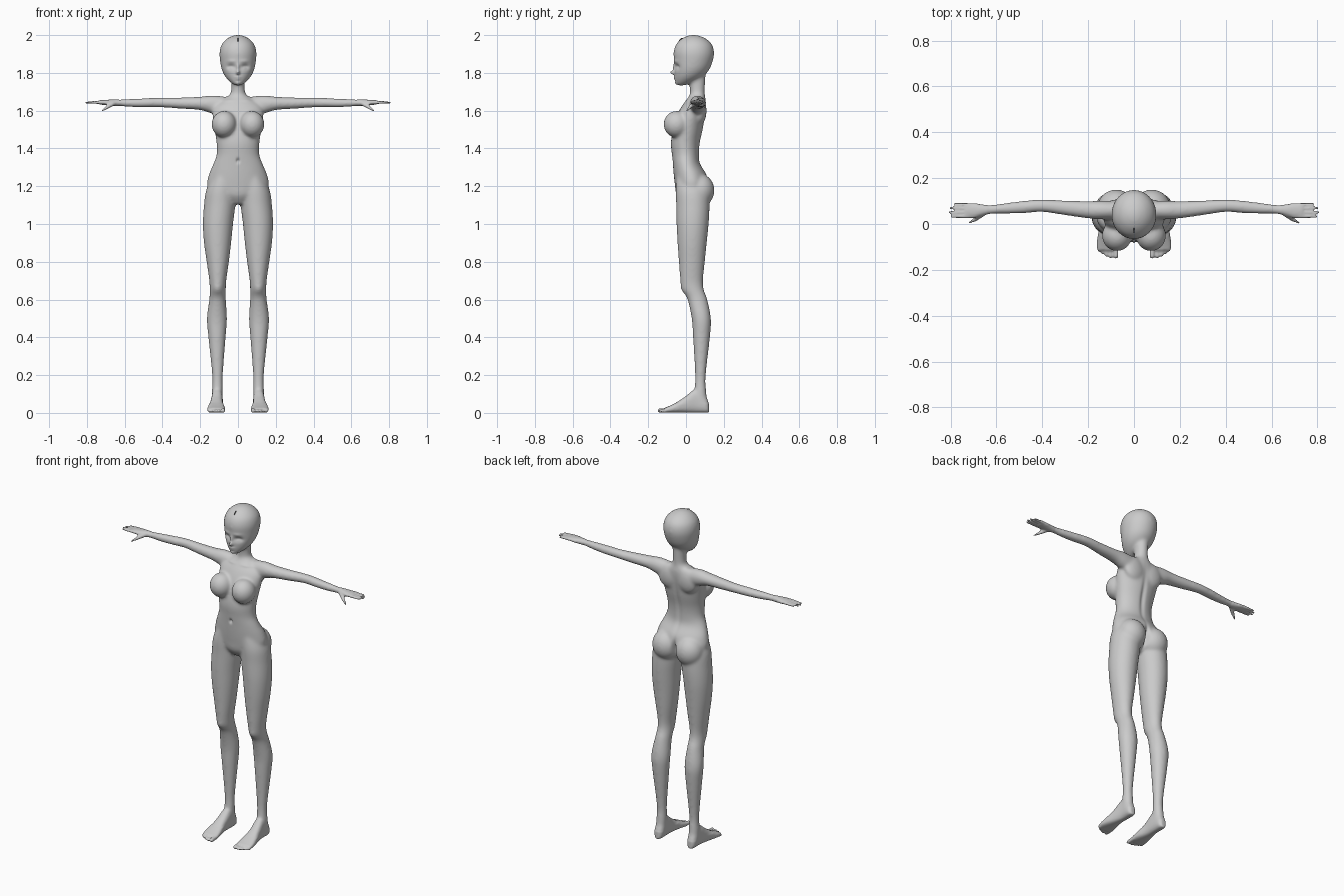
import bpy, bmesh, math
from mathutils import Vector, Matrix

cube = bpy.data.objects.get("Cube")
if cube:
    bpy.data.objects.remove(cube, do_unlink=True)


def material(name, value):
    mat = bpy.data.materials.new(name)
    mat.use_nodes = True
    colour = (value, value, value, 1)
    mat.diffuse_color = colour
    mat.node_tree.nodes["Principled BSDF"].inputs["Base Color"].default_value = colour
    return mat


def spline(rows, steps=4):
    """Smoothly interpolate between the rows of a section table."""
    result = []
    for i in range(len(rows) - 1):
        a, b, c, d = (rows[min(max(i + k, 0), len(rows) - 1)] for k in (-1, 0, 1, 2))
        for s in range(steps):
            t = s / steps
            result.append([q + t * (r - p) / 2 + t * t * (2 * p - 5 * q + 4 * r - e) / 2
                           + t ** 3 * (3 * q - p - 3 * r + e) / 2
                           for p, q, r, e in zip(a, b, c, d)])
    return result + [list(rows[-1])]


def loft(bm, rows, axis="z", power=1.0, sides=32, mirror=False):
    """Skin rings given as (position, low, high, low, high) along an axis."""
    for sign in ((1, -1) if mirror else (1,)):
        rings = []
        for pos, a0, a1, b0, b1 in spline(rows):
            ring = []
            for k in range(sides):
                angle = math.tau * k / sides
                c, s = math.cos(angle), math.sin(angle)
                a = (a0 + a1) / 2 + (a1 - a0) / 2 * math.copysign(abs(c) ** power, c)
                b = (b0 + b1) / 2 + (b1 - b0) / 2 * math.copysign(abs(s) ** power, s)
                x, y, z = {"x": (pos, a, b), "y": (a, pos, b), "z": (a, b, pos)}[axis]
                ring.append(bm.verts.new((sign * x, y, z)))
            rings.append(ring)
        for low, high in zip(rings, rings[1:]):
            for k in range(sides):
                n = (k + 1) % sides
                bm.faces.new((low[k], low[n], high[n], high[k]))
        bm.faces.new(rings[0][::-1])
        bm.faces.new(rings[-1])


def ball(bm, centre, radii, tilt=0.0):
    """Mirrored pair of ellipsoids."""
    for sign in (1, -1):
        place = (Matrix.Translation((sign * centre[0], centre[1], centre[2]))
                 @ Matrix.Rotation(sign * tilt, 4, "Z") @ Matrix.Diagonal((*radii, 1)))
        bmesh.ops.create_uvsphere(bm, u_segments=24, v_segments=16, radius=1, matrix=place)


def digit(bm, start, end, r0, r1):
    """Mirrored pair of tapered, round-ended fingers or toes."""
    start, end = Vector(start), Vector(end)
    for sign in (1, -1):
        for k in range(25):
            t = k / 24
            p = start.lerp(end, t)
            p.x *= sign
            bmesh.ops.create_icosphere(bm, subdivisions=2, radius=r0 + (r1 - r0) * t,
                                       matrix=Matrix.Translation(p))


bm = bmesh.new()

# Torso and neck: height, half width, front, back
torso = [(1.105, .04, -.02, .06), (1.15, .12, -.05, .11), (1.2, .163, -.058, .12),
         (1.26, .155, -.065, .11), (1.32, .13, -.07, .075), (1.37, .113, -.075, .07),
         (1.43, .114, -.08, .075), (1.5, .124, -.07, .09), (1.57, .135, -.05, .1),
         (1.62, .13, -.025, .105), (1.655, .09, 0, .105), (1.685, .045, .02, .1),
         (1.72, .036, .02, .1), (1.8, .038, .01, .105)]
loft(bm, [(z, -w, w, f, b) for z, w, f, b in torso])

# Head: height, half width, front, back
head = [(1.733, .016, -.048, -.01), (1.75, .04, -.056, .04), (1.78, .068, -.06, .09),
        (1.82, .087, -.062, .125), (1.87, .096, -.064, .144), (1.91, .098, -.066, .149),
        (1.95, .087, -.053, .138), (1.98, .06, -.024, .108), (1.995, .032, .005, .075),
        (2.001, .01, .03, .05)]
loft(bm, [(z, -w, w, f, b) for z, w, f, b in head])

# Legs: height, inner, outer, front, back
legs = [(1.26, .02, .13, -.05, .09), (1.18, .012, .168, -.055, .12), (1.1, .014, .18, -.052, .125),
        (1, .026, .186, -.05, .12), (.9, .036, .18, -.045, .11), (.8, .048, .166, -.038, .1),
        (.7, .062, .152, -.03, .09), (.65, .064, .15, -.018, .095), (.6, .064, .152, .008, .113),
        (.5, .058, .165, .03, .132), (.4, .065, .157, .037, .127), (.2, .08, .137, .048, .105),
        (.12, .08, .138, .045, .107), (.05, .082, .14, .05, .115)]
loft(bm, legs, mirror=True)

# Arms and palms: reach, front, back, bottom, top
arms = [(.07, .02, .1, 1.57, 1.675), (.14, .02, .102, 1.585, 1.681), (.2, .024, .1, 1.603, 1.674),
        (.3, .038, .103, 1.61, 1.67), (.4, .052, .107, 1.617, 1.669), (.47, .047, .103, 1.617, 1.667),
        (.55, .044, .093, 1.618, 1.663), (.63, .043, .083, 1.624, 1.66), (.67, .034, .087, 1.626, 1.659),
        (.7, .025, .092, 1.629, 1.657), (.735, .027, .09, 1.633, 1.655)]
loft(bm, arms, axis="x", mirror=True)

# Feet: depth, inner, outer, top
feet = [(.122, .098, .122, .05), (.105, .083, .137, .085), (.05, .08, .14, .125),
        (0, .08, .147, .09), (-.05, .072, .158, .056), (-.09, .067, .163, .036),
        (-.115, .068, .16, .026)]
loft(bm, [(y, i, o, .001, t) for y, i, o, t in feet], axis="y", power=.75, mirror=True)

# Fingers, thumbs and toes
for y0, y1, tip in ((.083, .088, .783), (.067, .07, .803), (.05, .051, .805), (.034, .032, .795)):
    digit(bm, (.72, y0, 1.644), (tip, y1, 1.643), .0095, .006)
digit(bm, (.66, .045, 1.638), (.69, .022, 1.62), .013, .01)
digit(bm, (.69, .022, 1.62), (.721, .004, 1.599), .01, .005)
for x, tip, r in ((.079, -.14, .012), (.102, -.141, .009), (.12, -.135, .009),
                  (.137, -.126, .008), (.152, -.115, .008)):
    digit(bm, (x, -.09, .015), (x, tip, r), r, r)

# Breasts, buttocks and hip fullness
ball(bm, (.074, -.05, 1.528), (.066, .069, .071))
ball(bm, (.078, .072, 1.178), (.082, .079, .088))
ball(bm, (.06, .075, 1.6), (.07, .034, .075))

# Fuse the parts into one skin
mesh = bpy.data.meshes.new("body")
bm.to_mesh(mesh)
bm.free()
body = bpy.data.objects.new("body", mesh)
bpy.context.collection.objects.link(body)
remesh = body.modifiers.new("fuse", "REMESH")
remesh.mode = "VOXEL"
remesh.voxel_size = .0055
bm = bmesh.new()
bm.from_object(body, bpy.context.evaluated_depsgraph_get())
body.modifiers.remove(remesh)

# Relax the joins, sparing the hands and feet
core = [v for v in bm.verts if abs(v.co.x) < .64 and v.co.z > .05]
for verts, passes in ((bm.verts[:], 2), (core, 14)):
    for _ in range(passes):
        bmesh.ops.smooth_vert(bm, verts=verts, factor=.5,
                              use_axis_x=True, use_axis_y=True, use_axis_z=True)

# Sculpted details: centre, spread, push along depth
dabs = [((.038, -.055, 1.832), (.024, .03, .014), .014),     # eye sockets
        ((.036, -.06, 1.826), (.012, .03, .007), -.005),     # eyelids
        ((.036, -.06, 1.862), (.024, .03, .008), -.003),     # brows
        ((0, -.06, 1.802), (.008, .03, .011), -.024),        # nose tip
        ((0, -.06, 1.83), (.007, .03, .018), -.009),         # nose bridge
        ((0, -.06, 1.777), (.014, .03, .0045), -.009),       # upper lip
        ((0, -.06, 1.766), (.012, .03, .0045), -.007),       # lower lip
        ((0, -.055, 1.744), (.015, .03, .01), -.006),        # chin
        ((0, -.075, 1.335), (.008, .03, .012), .012),        # navel
        ((0, .12, 1.17), (.011, .06, .05), -.03),            # cleft
        ((0, .09, 1.43), (.014, .05, .12), -.009),           # spine
        ((.06, 0, 1.655), (.035, .03, .007), -.005),         # collarbones
        ((.11, -.02, .655), (.026, .03, .028), -.006)]       # kneecaps
for v in bm.verts:
    x, y, z = v.co
    for (cx, cy, cz), (sx, sy, sz), push in dabs:
        d = ((abs(x) - cx) / sx) ** 2 + ((y - cy) / sy) ** 2 + ((z - cz) / sz) ** 2
        if d < 9:
            v.co.y += push * math.exp(-d)
    v.co.z = max(v.co.z, 0)
bm.to_mesh(mesh)
bm.free()
mesh.materials.clear()
mesh.materials.append(material("skin grey", .6))

# Small dark slit above the forehead
bm = bmesh.new()
bmesh.ops.create_uvsphere(bm, u_segments=12, v_segments=8, radius=1,
                          matrix=Matrix.Translation((0, -.028, 1.974))
                          @ Matrix.Rotation(-.75, 4, "X") @ Matrix.Diagonal((.003, .006, .015, 1)))
slit_mesh = bpy.data.meshes.new("forehead_slit")
bm.to_mesh(slit_mesh)
bm.free()
slit_mesh.materials.append(material("dark grey", .06))
slit = bpy.data.objects.new("forehead_slit", slit_mesh)
bpy.context.collection.objects.link(slit)

for obj in (body, slit):
    obj.data.polygons.foreach_set("use_smooth", [True] * len(obj.data.polygons))
    obj.data.update()
